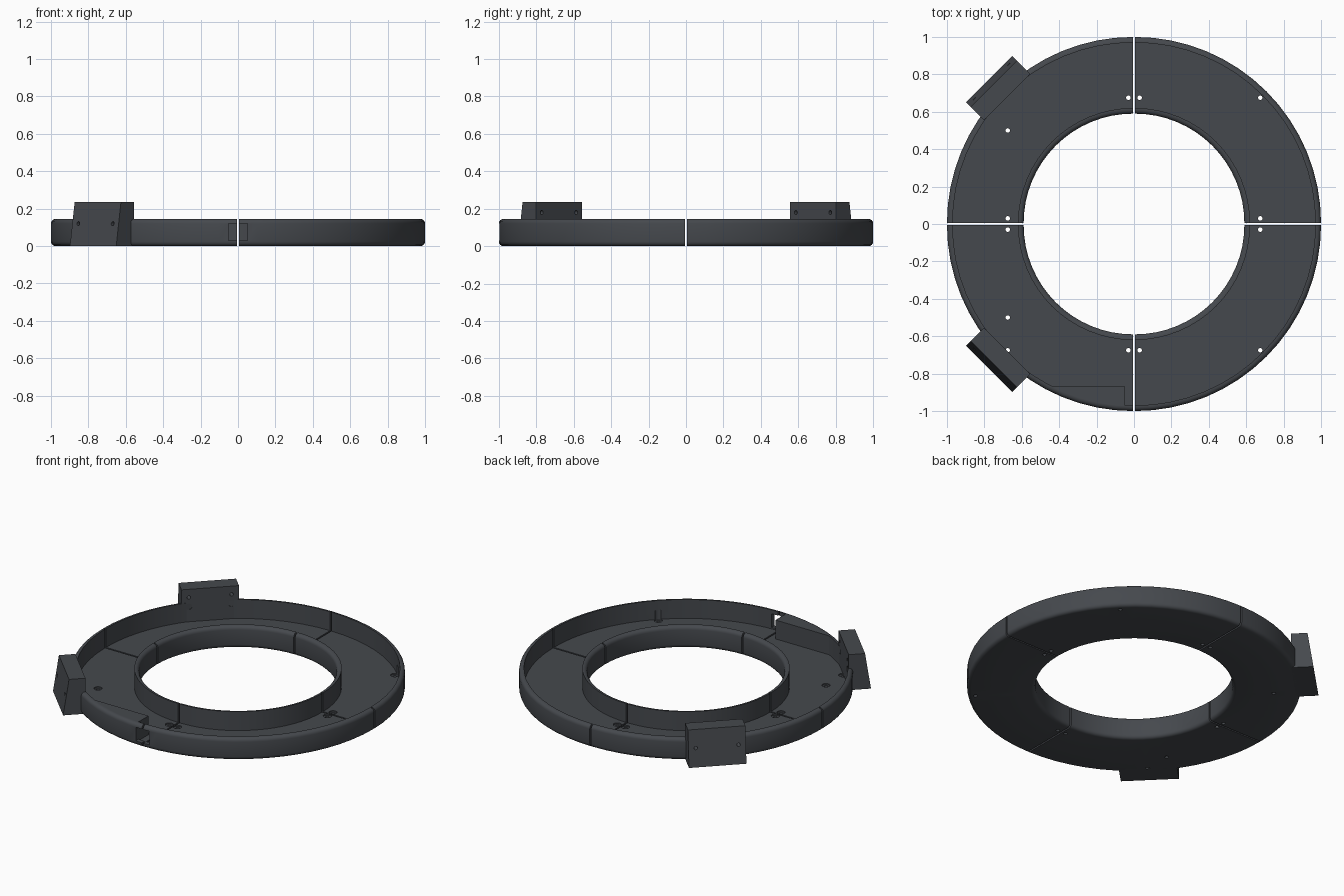
import bpy, bmesh
from math import pi, sin, cos, radians, sqrt
from mathutils import Matrix, Vector

if "Cube" in bpy.data.objects:
    bpy.data.objects.remove(bpy.data.objects["Cube"])

GAP, H, FLOOR = 0.005, 0.145, 0.02

mat = bpy.data.materials.new("dark_plastic")
mat.diffuse_color = (0.06, 0.066, 0.075, 1)
mat.use_nodes = True
mat.node_tree.nodes["Principled BSDF"].inputs["Base Color"].default_value = mat.diffuse_color


def make(name, bm):
    bmesh.ops.remove_doubles(bm, verts=bm.verts, dist=1e-5)
    bmesh.ops.recalc_face_normals(bm, faces=bm.faces)
    me = bpy.data.meshes.new(name)
    bm.to_mesh(me)
    bm.free()
    ob = bpy.data.objects.new(name, me)
    bpy.context.collection.objects.link(ob)
    me.materials.append(mat)
    return ob


def revolve(name, profile, angle, steps):
    """Spin a closed (r, z) profile about z, capping partial turns."""
    bm = bmesh.new()
    face = bm.faces.new([bm.verts.new((r, 0, z)) for r, z in profile])
    full = angle > 6.28
    edges = list(face.edges)
    if full:
        bmesh.ops.delete(bm, geom=[face], context='FACES_ONLY')
        bmesh.ops.spin(bm, geom=[e for e in edges if max(v.co.x for v in e.verts) > 1e-6],
                       axis=(0, 0, 1), cent=(0, 0, 0), angle=angle, steps=steps)
        bmesh.ops.remove_doubles(bm, verts=bm.verts, dist=1e-5)
        bmesh.ops.delete(bm, geom=[e for e in bm.edges if not e.link_faces], context='EDGES')
    else:
        # the starting face stays as one cap, the spun copy is the other
        res = bmesh.ops.spin(bm, geom=edges, axis=(0, 0, 1), cent=(0, 0, 0),
                             angle=angle, steps=steps)
        bm.faces.new([Matrix.Rotation(0, 3, 'X') and v for v in
                      order_loop([e for e in res['geom_last'] if isinstance(e, bmesh.types.BMEdge)])])
    return make(name, bm)


def order_loop(edges):
    verts = [edges[0].verts[0], edges[0].verts[1]]
    rest = edges[1:]
    while len(verts) < len(edges):
        e = next(e for e in rest if verts[-1] in e.verts)
        rest.remove(e)
        verts.append(e.other_vert(verts[-1]))
    return verts


def prism(name, pts, vec):
    """Extrude a flat polygon along a vector."""
    bm = bmesh.new()
    f = bm.faces.new([bm.verts.new(p) for p in pts])
    ext = bmesh.ops.extrude_face_region(bm, geom=[f], use_keep_orig=True)
    bmesh.ops.translate(bm, vec=vec, verts=[v for v in ext['geom'] if isinstance(v, bmesh.types.BMVert)])
    return make(name, bm)


def cut(ob, cutters):
    for c in cutters:
        c.hide_render = True
        m = ob.modifiers.new("cut", 'BOOLEAN')
        m.operation, m.solver, m.object = 'DIFFERENCE', 'EXACT', c
    bpy.context.view_layer.update()
    me = bpy.data.meshes.new_from_object(ob.evaluated_get(bpy.context.evaluated_depsgraph_get()))
    ob.modifiers.clear()
    ob.data = me
    for c in cutters:
        bpy.data.objects.remove(c)


def smooth(ob):
    bpy.ops.object.select_all(action='DESELECT')
    bpy.context.view_layer.objects.active = ob
    ob.select_set(True)
    bpy.ops.object.shade_smooth_by_angle(angle=radians(30))


def arc(cx, cz, r, a0, a1, n=4):
    return [(cx + r * cos(radians(a0 + (a1 - a0) * i / n)),
             cz + r * sin(radians(a0 + (a1 - a0) * i / n))) for i in range(n + 1)]


# Tray cross-section: thin floor, outer and inner walls with rounded outer edges
R_OUT, R_IN, F = 0.995, 0.585, 0.024
profile = (arc(R_IN + F, F, F, 180, 270) + arc(R_OUT - F, F, F, 270, 360)
           + arc(R_OUT - F, H - F, F, 0, 90) + [(0.965, H), (0.965, FLOOR), (0.615, FLOOR), (0.615, H)]
           + arc(R_IN + F, H - F, F, 90, 180))

screw_holes = [(0.03, 0.675), (-0.03, 0.675), (0.03, -0.675), (-0.03, -0.675),
               (0.675, 0.03), (-0.675, 0.03), (0.675, -0.03), (-0.675, -0.03),
               (0.675, 0.675), (0.675, -0.675), (-0.675, 0.5), (-0.675, -0.5), (-0.675, -0.675)]
bore = [(0, -0.02), (0.012, -0.02), (0.012, 0.012), (0.025, 0.012), (0.025, 0.08), (0, 0.08)]

# Four tray quarters with counterbored screw holes and the front cable slot
names = ["tray_back_right", "tray_back_left", "tray_front_left", "tray_front_right"]
for k, name in enumerate(names):
    ob = revolve(name, profile, pi / 2, 16)
    ob.data.transform(Matrix.Rotation(k * pi / 2, 4, 'Z') @ Matrix.Translation((GAP, GAP, 0)))
    sx, sy = (1, -1, -1, 1)[k], (1, 1, -1, -1)[k]
    cutters = []
    for x, y in screw_holes:
        if x * sx > 0 and y * sy > 0:
            c = revolve("hole_cutter", bore, 2 * pi, 16)
            c.location = (x, y, 0)
            cutters.append(c)
    if sy < 0:
        cutters.append(prism("slot_cutter", [(-0.05, -1.1, 0.03), (0.05, -1.1, 0.03),
                                             (0.05, -1.1, 0.12), (-0.05, -1.1, 0.12)], (0, 0.2, 0)))
    cut(ob, cutters)
    smooth(ob)

# Thickened wall section beside the slot
pts = [(-0.05, -0.865, 0.01)] + [(0.975 * cos(radians(a)), 0.975 * sin(radians(a)), 0.01)
                                for a in (-92.95, -98, -103, -108, -113, -117.5)]
prism("wall_block", pts, (0, 0, H - 0.01))

# Two sloped mounting brackets with bolt holes
for name, ang in (("bracket_back", 135), ("bracket_front", 225)):
    ob = prism(name, [(0.96, -0.175, 0), (1.096, -0.175, 0), (1.06, -0.175, 0.235), (0.96, -0.175, 0.235)],
               (0, 0.35, 0))
    cutters = []
    for y in (-0.13, 0.13):
        for z, steps in ((0.12, [(0, -0.02), (0.02, -0.02), (0.02, 0.06), (0.011, 0.06), (0.011, 0.2), (0, 0.2)]),
                         (0.18, [(0, -0.02), (0.011, -0.02), (0.011, 0.06), (0, 0.06)])):
            c = revolve("bolt_cutter", steps, 2 * pi, 16)
            c.data.transform(Matrix.Translation((0.96, y, z)) @ Matrix.Rotation(pi / 2, 4, 'Y'))
            cutters.append(c)
    cut(ob, cutters)
    ob.data.transform(Matrix.Rotation(radians(ang), 4, 'Z'))
    smooth(ob)
